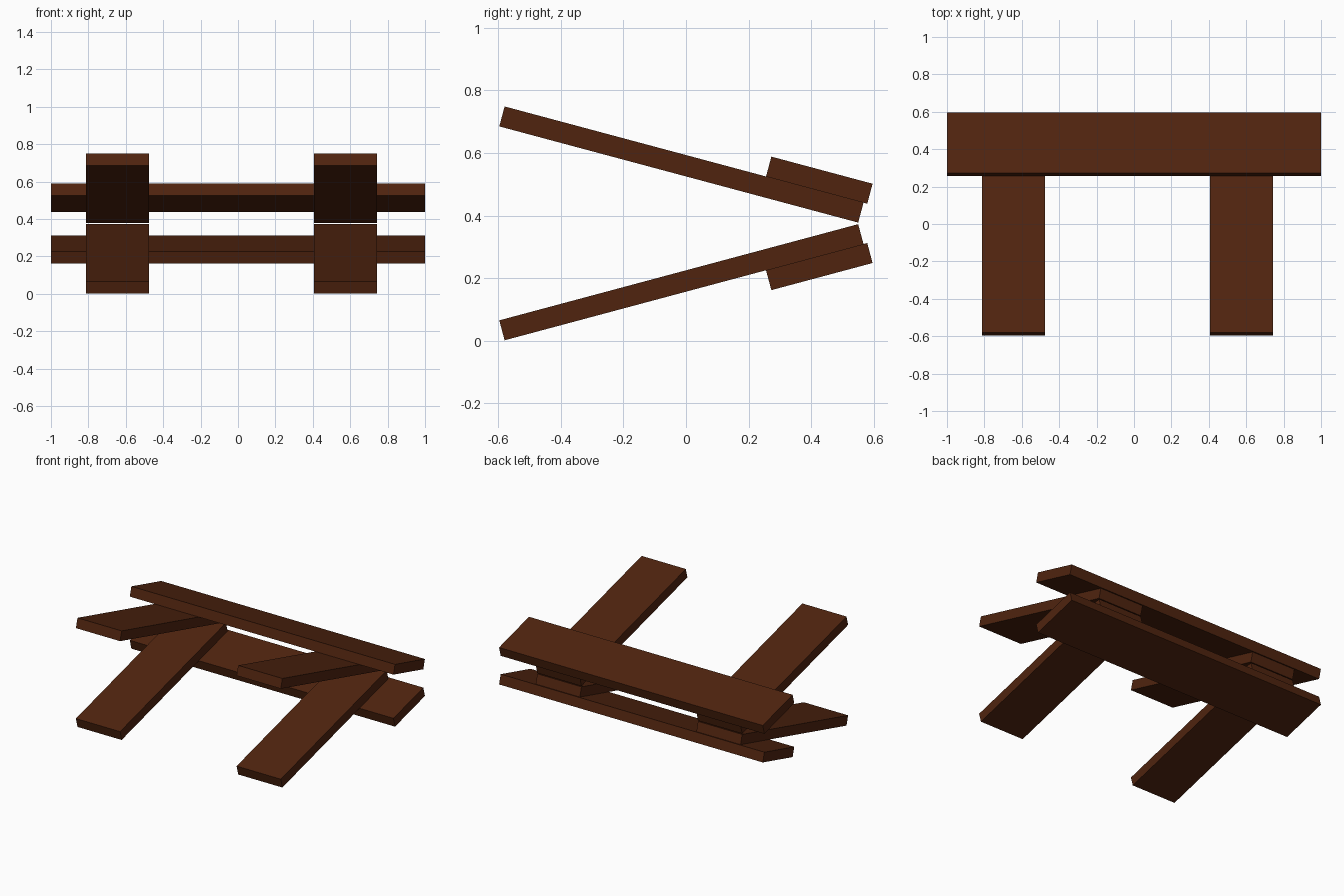
import bpy
import math

if "Cube" in bpy.data.objects:
    bpy.data.objects.remove(bpy.data.objects["Cube"])

ANGLE = math.radians(15)
MID_Z = 0.375      # mirror plane between lower and upper halves
THICK = 0.066
WIDTH = 0.335

wood = bpy.data.materials.new("dark_brown_wood")
wood.diffuse_color = (0.08, 0.0175, 0.0047, 1)
wood.use_nodes = True
wood.node_tree.nodes["Principled BSDF"].inputs["Base Color"].default_value = wood.diffuse_color


def board(name, size, centre, tilt):
    """Flat plank, tilted about the x axis."""
    bpy.ops.mesh.primitive_cube_add(size=1, location=centre)
    ob = bpy.context.object
    ob.name = name
    ob.scale = size
    bpy.ops.object.transform_apply(location=False, rotation=False, scale=True)
    ob.rotation_euler.x = tilt
    ob.data.materials.append(wood)
    return ob


for label, s in (("lower", 1), ("upper", -1)):
    def z(v):
        return MID_Z + s * (v - MID_Z)

    # two planks pointing to the front
    for side, x in (("left", -0.644), ("right", 0.575)):
        board(f"{label}_{side}_plank", (WIDTH, 1.188, THICK),
              (x, -0.0147, z(0.1868)), s * ANGLE)
    # long rail across the back, on the outer face of the planks
    board(f"{label}_cross_rail", (2, WIDTH, THICK),
          (0, 0.4262, z(0.2368)), s * ANGLE)
